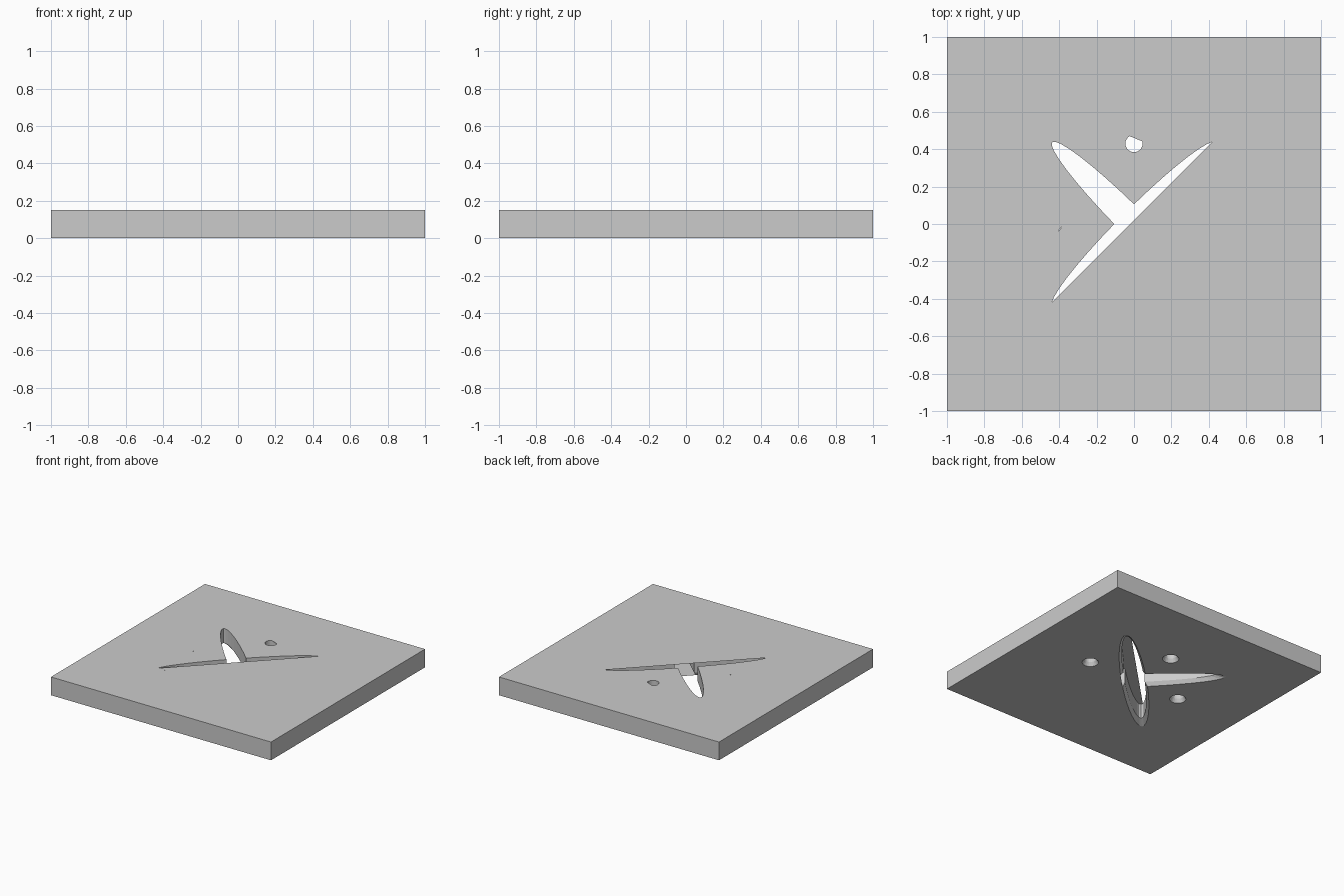
import bpy, bmesh
from math import atan, cos, sin, pi, radians

if "Cube" in bpy.data.objects:
    bpy.data.objects.remove(bpy.data.objects["Cube"])

H, LIP = 0.15, 0.03          # plate thickness, height of the chamfered lip
N = 8                        # segments per half petal


def cross(a, b):
    """Four-petal outline, counter-clockwise, petals on the diagonals."""
    t0 = atan(a / b)
    pts = []
    for k in range(4):
        c, s = cos(pi / 4 + k * pi / 2), sin(pi / 4 + k * pi / 2)
        for i in range(2 * N):
            t = -t0 + t0 * i / N
            u, v = a * cos(t), b * sin(t)
            pts.append((u * c - v * s, u * s + v * c))
    return pts


def circle(x, y, r, n=24):
    return [(x + r * cos(2 * pi * i / n), y + r * sin(2 * pi * i / n)) for i in range(n)]


def arc(x, y, r, start, end, n):
    angles = [radians(start + (end - start) * i / n) for i in range(n + 1)]
    return [(x + r * cos(t), y + r * sin(t)) for t in angles]


def loop_verts(bm, pts, z):
    return [bm.verts.new((x, y, z)) for x, y in pts]


def loft(bm, rings):
    """Side walls through a stack of (outline, height) rings."""
    loops = [loop_verts(bm, p, z) for p, z in rings]
    for lo, hi in zip(loops, loops[1:]):
        for i in range(len(lo)):
            j = (i + 1) % len(lo)
            bm.faces.new((lo[i], lo[j], hi[j], hi[i]))


def sheet(bm, outlines, z, up):
    """Flat face with holes."""
    edges = []
    for pts in outlines:
        vs = loop_verts(bm, pts, z)
        edges += [bm.edges.new((vs[i], vs[(i + 1) % len(vs)])) for i in range(len(vs))]
    res = bmesh.ops.triangle_fill(bm, edges=edges, use_beauty=True, use_dissolve=False)
    for f in res["geom"]:
        if isinstance(f, bmesh.types.BMFace):
            f.normal_update()
            if (f.normal.z > 0) != up:
                f.normal_flip()


square = [(-1, -1), (1, -1), (1, 1), (-1, 1)]
petals, petals_low = cross(0.618, 0.075), cross(0.69, 0.095)
dots = [(0.43, 0), (0, 0.43), (-0.43, 0)]
R, R_LOW = 0.046, 0.062

bm = bmesh.new()

# Outer sides
loft(bm, [(square, 0), (square, H)])

# Walls of the petal cut-out and the round holes, with a lip underneath
loft(bm, [(petals_low, 0), (petals, LIP), (petals, H)])
for x, y in dots:
    loft(bm, [(circle(x, y, R_LOW), 0), (circle(x, y, R), LIP), (circle(x, y, R), H)])

# Underside: three petals and three holes open, front right petal covered
sheet(bm, [square, petals_low[:6 * N + 1]] + [circle(x, y, R_LOW) for x, y in dots], 0, False)

# Top: only the back left half of the petals, one hole and a sliver are open
sheet(bm, [square, petals[N + 1:5 * N],
           arc(0, 0.43, R, 120, 375, 17),
           arc(-0.43, 0, R, -60, -15, 3)], H, True)

bmesh.ops.remove_doubles(bm, verts=bm.verts[:], dist=0.0001)
mesh = bpy.data.meshes.new("pierced_plate")
bm.to_mesh(mesh)
bm.free()
plate = bpy.data.objects.new("pierced_plate", mesh)
bpy.context.collection.objects.link(plate)
